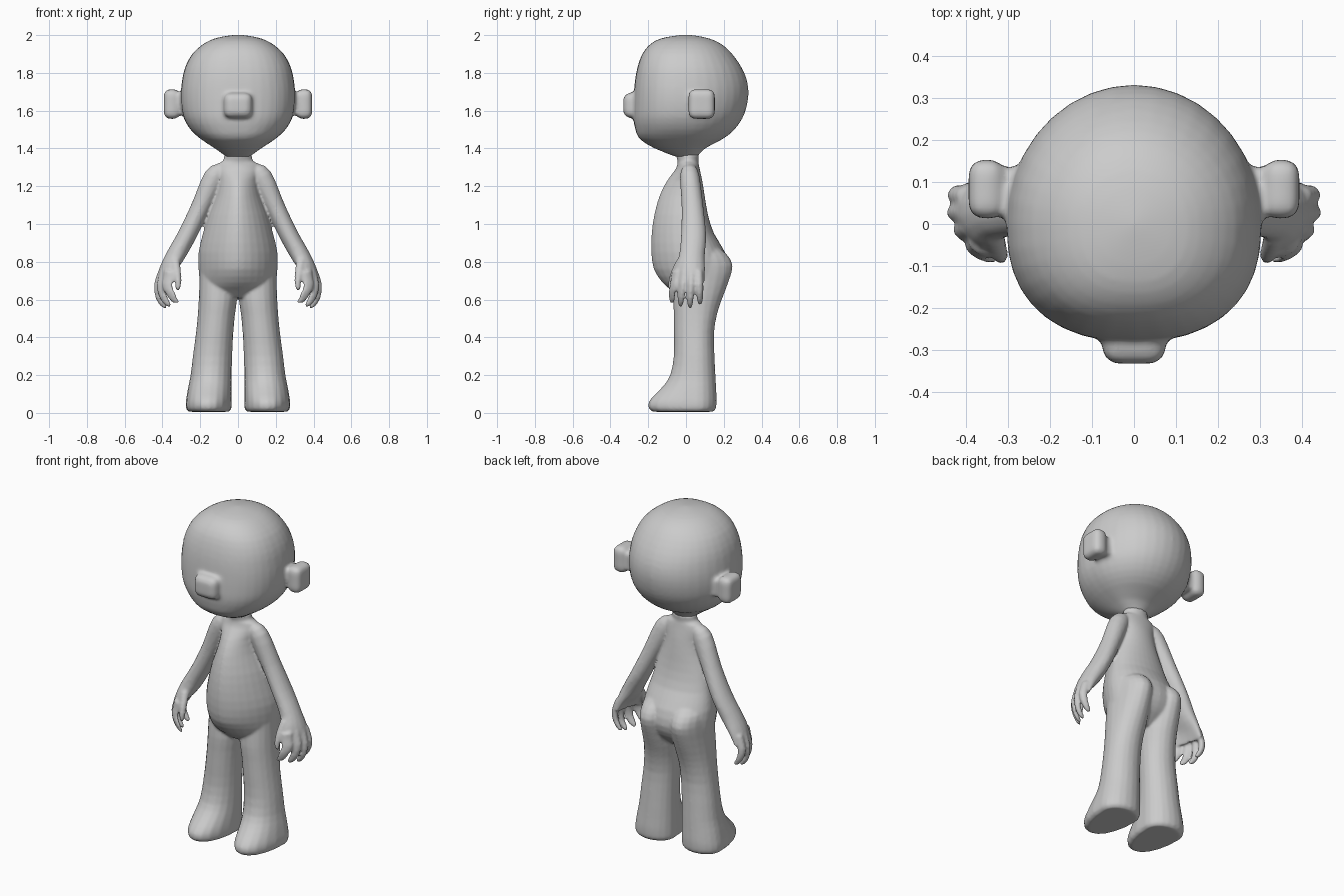
import bpy, bmesh, math
from mathutils import Vector

if "Cube" in bpy.data.objects:
    bpy.data.objects.remove(bpy.data.objects["Cube"])


def catmull(a, b, c, d, t):
    return tuple(0.5 * (2*q + (r - p)*t + (2*p - 5*q + 4*r - s)*t*t + (3*q - p - 3*r + s)*t**3)
                 for p, q, r, s in zip(a, b, c, d))


def refine(rings, steps):
    """Smoothly interpolate between the given rings."""
    out = []
    for i in range(len(rings) - 1):
        a, b, c = rings[max(i - 1, 0)], rings[i], rings[i + 1]
        d = rings[min(i + 2, len(rings) - 1)]
        out += [catmull(a, b, c, d, k / steps) for k in range(steps)]
    return out + [rings[-1]]


def add_loft(bm, rings, sides, steps=2, front_exp=2.0, tilt=False, flip=1):
    """Rings are (x, y, z, half width, depth to front, depth to back)."""
    rings = refine(rings, steps)
    loops = []
    for i, (x, y, z, w, f, b) in enumerate(rings):
        u = Vector((1, 0, 0))
        if tilt:
            t = Vector(rings[min(i + 1, len(rings) - 1)][:3]) - Vector(rings[max(i - 1, 0)][:3])
            u = Vector((-t.z, 0, t.x)).normalized()
        loop = []
        for k in range(sides):
            a = 2 * math.pi * k / sides
            c, s = math.cos(a), math.sin(a)
            p = 2 / front_exp if s < 0 else 1
            cu = math.copysign(abs(c)**p, c) * w
            sv = math.copysign(abs(s)**p, s) * (f if s < 0 else b)
            co = Vector((x, y, z)) + u*cu + Vector((0, sv, 0))
            co.x *= flip
            loop.append(bm.verts.new(co))
        loops.append(loop)
    for p, q in zip(loops, loops[1:]):
        for k in range(sides):
            n = (k + 1) % sides
            bm.faces.new((p[k], p[n], q[n], q[k]))
    bm.faces.new(loops[0])
    bm.faces.new(loops[-1])


def add_pair(bm, *args, **kw):
    for flip in (1, -1):
        add_loft(bm, *args, flip=flip, **kw)


def add_block(bm, centre, size, bevel, taper=1.0):
    """Rounded box, optionally narrowing to the front."""
    part = bmesh.new()
    bmesh.ops.create_cube(part, size=1)
    for v in part.verts:
        k = taper if v.co.y < 0 else 1
        v.co = Vector(centre) + Vector((v.co.x*size[0]*k, v.co.y*size[1], v.co.z*size[2]*k))
    bmesh.ops.bevel(part, geom=part.edges[:], offset=bevel, segments=3, profile=0.5, affect='EDGES')
    me = bpy.data.meshes.new("part")
    part.to_mesh(me)
    part.free()
    bm.from_mesh(me)
    bpy.data.meshes.remove(me)


def blend(name, bm, voxel, smooth):
    """Fuse the overlapping parts into one skin with soft joins."""
    bmesh.ops.recalc_face_normals(bm, faces=bm.faces[:])
    me = bpy.data.meshes.new(name)
    bm.to_mesh(me)
    bm.free()
    ob = bpy.data.objects.new(name, me)
    bpy.context.collection.objects.link(ob)
    mod = ob.modifiers.new("fuse", 'REMESH')
    mod.mode = 'VOXEL'
    mod.voxel_size = voxel
    mod.use_smooth_shade = True
    mod = ob.modifiers.new("soften", 'SMOOTH')
    mod.factor = 0.5
    mod.iterations = smooth


# Head: (z, half width, front, back)
bm = bmesh.new()
head = [(1.355, .06, .05, .06), (1.40, .122, .165, .1), (1.45, .198, .245, .195),
        (1.50, .252, .268, .257), (1.56, .287, .279, .299), (1.62, .3, .279, .321),
        (1.69, .303, .276, .331), (1.76, .296, .27, .323), (1.83, .28, .257, .294),
        (1.90, .243, .232, .245), (1.95, .188, .192, .192), (1.98, .13, .14, .13),
        (1.995, .065, .07, .065), (2.002, .01, .01, .01)]
add_loft(bm, [(0, 0, z, w, f, b) for z, w, f, b in head], 36, front_exp=2.4)

# Nose
add_block(bm, (0, -.27, 1.628), (.165, .124, .145), .035, taper=.88)

# Ears: a narrow root under a wider rounded block
for side in (1, -1):
    add_block(bm, (side*.3, .08, 1.632), (.13, .11, .115), .02)
    add_block(bm, (side*.35, .083, 1.635), (.086, .14, .157), .034)
blend("head", bm, .011, 4)

# Torso with neck, ridged at the front: (z, half width, front y, widest y, back y)
bm = bmesh.new()
torso = [(.61, .12, -.03, .05, .12), (.65, .19, -.078, .06, .165), (.69, .202, -.125, .07, .2),
         (.76, .209, -.17, .07, .226), (.85, .209, -.184, .06, .207), (.95, .186, -.182, .045, .148),
         (1.05, .157, -.168, .035, .116), (1.15, .12, -.14, .03, .099), (1.23, .107, -.1, .025, .086),
         (1.29, .122, -.055, .02, .073), (1.32, .108, -.045, .015, .067), (1.334, .078, -.045, .01, .065),
         (1.37, .074, -.055, .01, .069)]
add_loft(bm, [(0, c, z, w, c - f, b - c) for z, w, f, c, b in torso], 32, front_exp=1.7)

# Legs with feet and buttocks: (z, inner x, outer x, front y, back y)
leg = [(.006, .048, .26, -.175, .142), (.022, .035, .275, -.197, .158), (.055, .033, .277, -.199, .162),
       (.09, .033, .272, -.173, .162), (.14, .033, .263, -.123, .159), (.2, .033, .251, -.084, .156),
       (.3, .031, .239, -.065, .151), (.42, .025, .223, -.064, .148), (.52, .016, .213, -.065, .164),
       (.6, .005, .208, -.067, .19), (.7, .002, .204, -.06, .228), (.78, .002, .202, -.05, .248),
       (.84, .005, .195, -.02, .216), (.88, .02, .16, .0, .165)]
add_pair(bm, [((i + o) / 2, .06, z, (o - i) / 2, .06 - f, b - .06) for z, i, o, f, b in leg],
         20, front_exp=2.1)

# Arms with palms: (x, y, z, half thickness, half depth)
arm = [(.085, .018, 1.295, .03, .035), (.125, .02, 1.25, .056, .052), (.2, .035, 1.085, .051, .058),
       (.27, .04, .94, .05, .067), (.333, .031, .83, .049, .069), (.382, .018, .755, .038, .084),
       (.409, .012, .695, .026, .087)]
add_pair(bm, [(x, y, z, t, d, d) for x, y, z, t, d in arm], 16, steps=3, tilt=True)

# Fingers fan out from the palm and curl inwards: (root y, tip y, tip lift)
for y0, y1, lift in [(-.055, -.074, .018), (-.014, -.028, 0), (.028, .022, -.008), (.07, .074, .01)]:
    path = [(.403, y0, .75, .02), (.426, (y0 + y1) / 2, .68, .021),
            (.421, y1, .62 + lift, .0185), (.398, y1, .58 + lift, .015), (.38, y1, .566 + lift, .008)]
    add_pair(bm, [(x, y, z, r, r, r) for x, y, z, r in path], 10, tilt=True)

# Cup the hands: the front and back edges turn inwards
for v in bm.verts:
    if abs(v.co.x) > .28 and v.co.z < .87:
        weight = min((.87 - v.co.z) / .14, 1)
        v.co.x -= math.copysign(weight * 4.2 * (v.co.y - .045)**2, v.co.x)

# Thumbs
thumb = [(.335, -.025, .81, .026), (.325, -.055, .75, .024), (.317, -.075, .7, .018),
         (.317, -.08, .665, .014), (.322, -.08, .648, .008)]
add_pair(bm, [(x, y, z, r, r, r) for x, y, z, r in thumb], 10, tilt=True)
blend("body", bm, .0075, 6)
